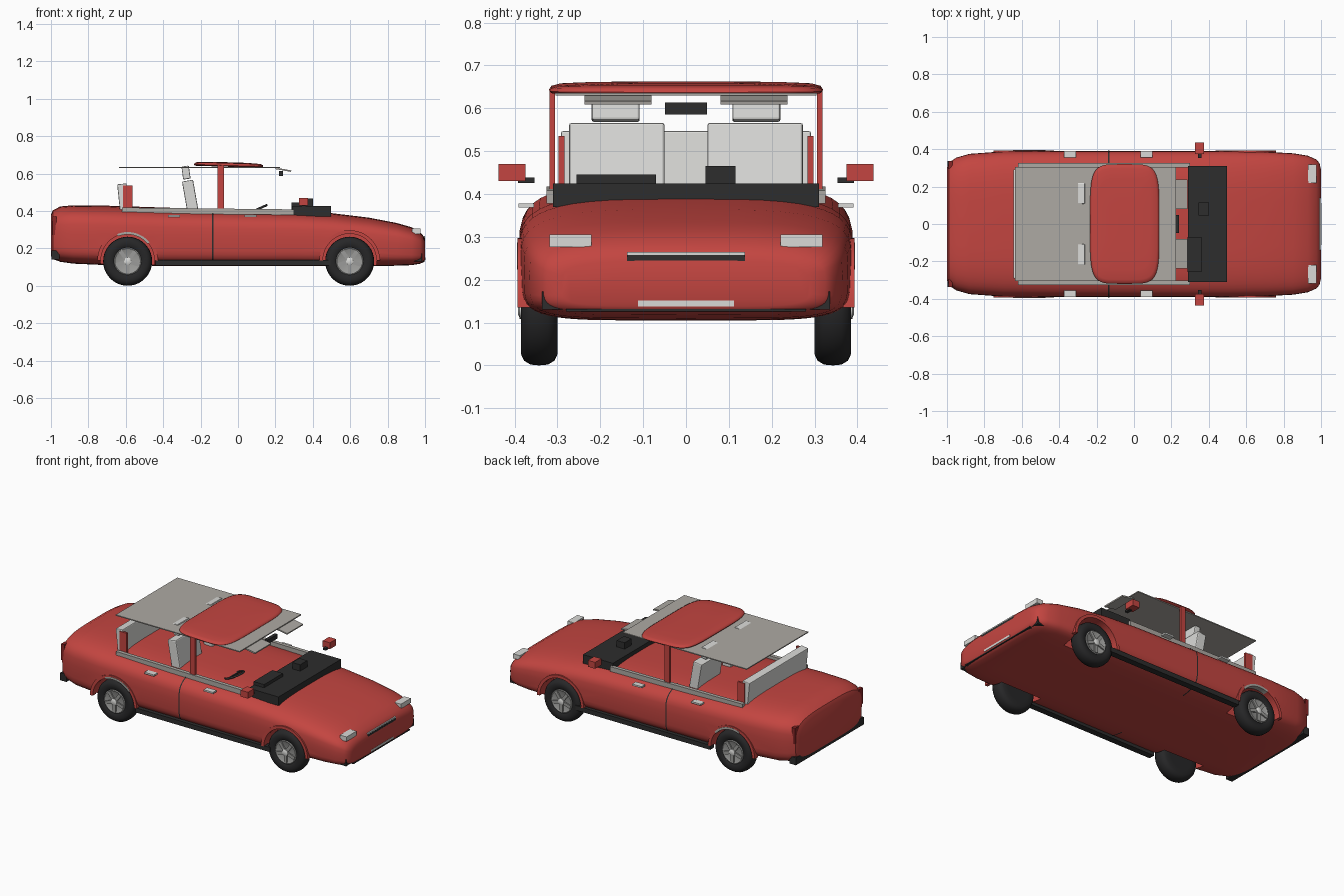
import bpy, bmesh, math
from mathutils import Vector, Matrix

if "Cube" in bpy.data.objects:
    bpy.data.objects.remove(bpy.data.objects["Cube"])


def mat(name, r, g, b):
    m = bpy.data.materials.new(name)
    m.diffuse_color = (r, g, b, 1)
    m.use_nodes = True
    m.node_tree.nodes["Principled BSDF"].inputs["Base Color"].default_value = m.diffuse_color
    return m


RED = mat("red_paint", 0.55, 0.06, 0.052)
BLACK = mat("black_trim", 0.026, 0.026, 0.026)
RUBBER = mat("tyre_rubber", 0.02, 0.02, 0.021)
LIGHT = mat("light_grey", 0.70, 0.70, 0.68)
TAUPE = mat("glass_grey", 0.42, 0.40, 0.37)
RIM = mat("rim_grey", 0.33, 0.33, 0.32)
LAMP = mat("tail_lamp_red", 0.25, 0.02, 0.02)


def finish(bm, name, material, smooth=None):
    bmesh.ops.recalc_face_normals(bm, faces=bm.faces)
    me = bpy.data.meshes.new(name)
    bm.to_mesh(me)
    bm.free()
    me.materials.append(material)
    ob = bpy.data.objects.new(name, me)
    bpy.context.collection.objects.link(ob)
    if smooth:
        shade(ob, smooth)
    return ob


def shade(ob, angle):
    bpy.ops.object.select_all(action='DESELECT')
    ob.select_set(True)
    bpy.context.view_layer.objects.active = ob
    bpy.ops.object.shade_smooth_by_angle(angle=math.radians(angle))


def box(name, material, xs, ys, zs, tilt=0, bevel=0):
    """Box from ranges; tilt in degrees about the y axis."""
    c = Vector(((xs[0] + xs[1]) / 2, (ys[0] + ys[1]) / 2, (zs[0] + zs[1]) / 2))
    s = (abs(xs[1] - xs[0]), abs(ys[1] - ys[0]), abs(zs[1] - zs[0]), 1)
    bm = bmesh.new()
    bmesh.ops.create_cube(bm, size=1, matrix=Matrix.Diagonal(s))
    if bevel:
        bmesh.ops.bevel(bm, geom=bm.edges[:], offset=bevel, segments=2, affect='EDGES', profile=0.5)
    bmesh.ops.transform(bm, verts=bm.verts,
                        matrix=Matrix.Translation(c) @ Matrix.Rotation(math.radians(tilt), 4, 'Y'))
    return finish(bm, name, material)


def pair(name, material, xs, ys, zs, **kw):
    for side, tag in ((-1, "right"), (1, "left")):
        box(f"{name}_{tag}", material, xs, (side * ys[0], side * ys[1]), zs, **kw)


def skin(bm, rings, closed=True, caps=True):
    vs = [[bm.verts.new(p) for p in r] for r in rings]
    n = len(vs[0])
    for a, b in zip(vs, vs[1:]):
        for i in range(n if closed else n - 1):
            bm.faces.new((a[i], a[(i + 1) % n], b[(i + 1) % n], b[i]))
    if caps:
        bm.faces.new(vs[0])
        bm.faces.new(vs[-1])


def spow(v, n):
    return math.copysign(abs(v) ** (2 / n), v)


def section(x, w, zb, zt, angles):
    """Body cross-section: squarish below, rounder above."""
    mid = zb + (zt - zb) * 0.52
    pts = []
    for a in angles:
        s, c = math.sin(a), math.cos(a)
        n = 3.5 if s > 0 else 5.5
        pts.append((x, w * spow(c, n), mid + (zt - mid if s > 0 else mid - zb) * spow(s, n)))
    return pts


# Body shell
STATIONS = [(-1.0, .30, .16, .38), (-.99, .328, .142, .403), (-.95, .355, .128, .424),
            (-.88, .375, .118, .43), (-.7, .388, .11, .428), (-.4, .39, .106, .418),
            (0, .39, .105, .406), (.3, .39, .105, .40), (.5, .39, .105, .388),
            (.7, .386, .105, .364), (.85, .378, .107, .335), (.93, .365, .11, .312),
            (.975, .345, .118, .285), (.992, .325, .126, .265), (1.0, .29, .138, .245)]
N = 48
LOOP = [2 * math.pi * i / N for i in range(N)]
bm = bmesh.new()
skin(bm, [section(*s, LOOP) for s in STATIONS])
body = finish(bm, "body", RED)

# Wheel wells
WHEELS = [("rear", -.59), ("front", .597)]


def lathe_y(bm, x, z, profile, n=40):
    """Spin (y, radius) points about a y-parallel axis."""
    skin(bm, [[(x + r * math.cos(2 * math.pi * i / n), y, z + r * math.sin(2 * math.pi * i / n))
               for i in range(n)] for y, r in profile])


for tag, wx in WHEELS:
    for side in (-1, 1):
        bm = bmesh.new()
        lathe_y(bm, wx, .135, [(side * .27, .145), (side * .5, .145)])
        cutter = finish(bm, "well_cutter", RED)
        cutter.hide_render = True
        mod = body.modifiers.new("well", 'BOOLEAN')
        mod.operation, mod.solver, mod.object = 'DIFFERENCE', 'EXACT', cutter
        bpy.context.view_layer.objects.active = body
        bpy.ops.object.modifier_apply(modifier=mod.name)
        bpy.data.objects.remove(cutter)
shade(body, 35)


# Arch strips
def arch(name, material, x, side, r0, r1, y0, y1, a0, a1, n=24):
    bm = bmesh.new()
    rings = []
    for i in range(n + 1):
        a = math.radians(a0 + (a1 - a0) * i / n)
        rings.append([(x + r * math.cos(a), side * y, .135 + r * math.sin(a))
                      for r, y in ((r0, y0), (r1, y0), (r1, y1), (r0, y1))])
    skin(bm, rings)
    finish(bm, name, material, 35)


# Wheels: tyre, rim, five spokes and cap
for tag, wx in WHEELS:
    for side, hand in ((-1, "right"), (1, "left")):
        nm = f"{tag}_{hand}"
        bm = bmesh.new()
        lathe_y(bm, wx, .131, [(side * y, r) for y, r in
                ((.30, .075), (.30, .105), (.307, .12), (.322, .129), (.343, .131), (.363, .129),
                 (.378, .12), (.385, .105), (.383, .08), (.376, .072))])
        finish(bm, "tyre_" + nm, RUBBER, 40)
        bm = bmesh.new()
        lathe_y(bm, wx, .131, [(side * .33, .073), (side * .379, .073), (side * .382, .068),
                               (side * .377, .06)])
        for k in range(5):
            rot = Matrix.Rotation(math.radians(90 + 72 * k), 4, 'Y')
            bmesh.ops.create_cube(bm, size=1, matrix=Matrix.Translation((wx, side * .378, .131)) @ rot
                                  @ Matrix.Translation((.036, 0, 0)) @ Matrix.Diagonal((.06, .014, .02, 1)))
        finish(bm, "rim_" + nm, RIM, 35)
        bm = bmesh.new()
        lathe_y(bm, wx, .131, [(side * .37, .02), (side * .388, .02), (side * .392, .012)], 20)
        for k in range(5):
            a = math.radians(54 + 72 * k)
            lathe_y(bm, wx + .042 * math.cos(a), .131 + .042 * math.sin(a),
                    [(side * .37, .009), (side * .381, .009)], 10)
        finish(bm, "hub_cap_" + nm, LIGHT, 35)
        arch("arch_flare_" + nm, RED, wx, side, .143, .162, .36, .393, 0, 180)
        if tag == "rear":
            arch("arch_trim_" + nm, TAUPE, wx, side, .139, .152, .36, .3945, 40, 112)

# Door seams follow the body side
for side, hand in ((-1, "right"), (1, "left")):
    angs = [math.radians(-70 + 128 * i / 30) for i in range(31)]
    rings = [[(x, side * y, z) for _, y, z in section(x, .3925, .105, .413, angs)] for x in (-.138, -.131)]
    bm = bmesh.new()
    skin(bm, rings, closed=False, caps=False)
    finish(bm, "door_seam_" + hand, BLACK)

# Side trim
pair("sill", BLACK, (-.44, .495), (.35, .389), (.108, .137))
pair("rear_door_handle", LIGHT, (-.375, -.31), (.355, .391), (.368, .378))
pair("front_door_handle", LIGHT, (.035, .10), (.355, .391), (.368, .378))
pair("belt_strip", TAUPE, (-.62, .30), (.302, .325), (.383, .413), tilt=.6)
pair("mirror_stem", BLACK, (.342, .362), (.353, .392), (.426, .438))
pair("mirror", RED, (.325, .375), (.375, .437), (.43, .47))

# Nose and tail
pair("headlight", LIGHT, (.93, .976), (.22, .318), (.276, .305))
pair("front_bumper_corner", BLACK, (.94, .985), (.27, .336), (.13, .173))
box("front_bumper_strip", BLACK, (.96, .998), (-.28, .28), (.126, .132))
box("grille", BLACK, (.97, 1.0), (-.138, .138), (.244, .258))
box("grille_trim", LIGHT, (.96, .999), (-.138, .138), (.258, .265))
box("lower_nose_strip", LIGHT, (.97, 1.002), (-.112, .112), (.138, .151))
box("rear_bumper", BLACK, (-.998, -.955), (-.336, .336), (.14, .187))
pair("tail_lamp", LAMP, (-.992, -.97), (.295, .336), (.27, .37))

# Roof: domed rounded slab, falling slightly to the front
bm = bmesh.new()
rings = []
for s, z in ((.93, .636), (.985, .638), (1, .643), (.985, .650), (.93, .655), (.75, .658), (.4, .660), (.1, .660)):
    ring = []
    for a in LOOP:
        x, y = .185 * s * spow(math.cos(a), 5), .32 * s * spow(math.sin(a), 5)
        ring.append((x - .05, y, z - .03 * x))
    rings.append(ring)
skin(bm, rings)
finish(bm, "roof", RED, 45)
pair("roof_pillar", RED, (-.11, -.075), (.306, .319), (.385, .645))
box("glass_panel", TAUPE, (-.635, .225), (-.305, .305), (.630, .636))
pair("sun_visor", TAUPE, (.20, .285), (.08, .237), (.616, .624), tilt=10)
box("rear_view_mirror", BLACK, (.22, .24), (-.049, .049), (.586, .613))

# Seats
pair("front_seat", LIGHT, (-.285, -.225), (.05, .273), (.39, .563), tilt=-10, bevel=.006)
pair("headrest", LIGHT, (-.298, -.258), (.108, .22), (.57, .64), tilt=-8, bevel=.005)
box("rear_seat", LIGHT, (-.638, -.588), (-.292, .292), (.39, .545), tilt=-6, bevel=.005)
pair("rear_seat_side", RED, (-.615, -.565), (.284, .297), (.39, .535))

# Dashboard and controls
box("dashboard", BLACK, (.29, .498), (-.31, .31), (.37, .425))
box("instrument_cowl", BLACK, (.287, .36), (-.256, -.07), (.40, .445))
box("dash_pod", BLACK, (.345, .40), (.045, .115), (.41, .465))
bm = bmesh.new()
rings = []
for i in range(25):
    a = 2 * math.pi * i / 24
    rings.append([((.058 + .006 * math.cos(b)) * math.cos(a), (.058 + .006 * math.cos(b)) * math.sin(a),
                   .006 * math.sin(b)) for b in [math.pi * k / 4 for k in range(8)]])
skin(bm, rings, caps=False)
bmesh.ops.create_cube(bm, size=1, matrix=Matrix.Diagonal((.022, .11, .006, 1)))
bmesh.ops.remove_doubles(bm, verts=bm.verts, dist=1e-5)
bmesh.ops.transform(bm, verts=bm.verts, matrix=Matrix.Translation((.10, -.18, .407))
                    @ Matrix.Rotation(math.radians(-24), 4, 'Y'))
finish(bm, "steering_wheel", BLACK, 45)
